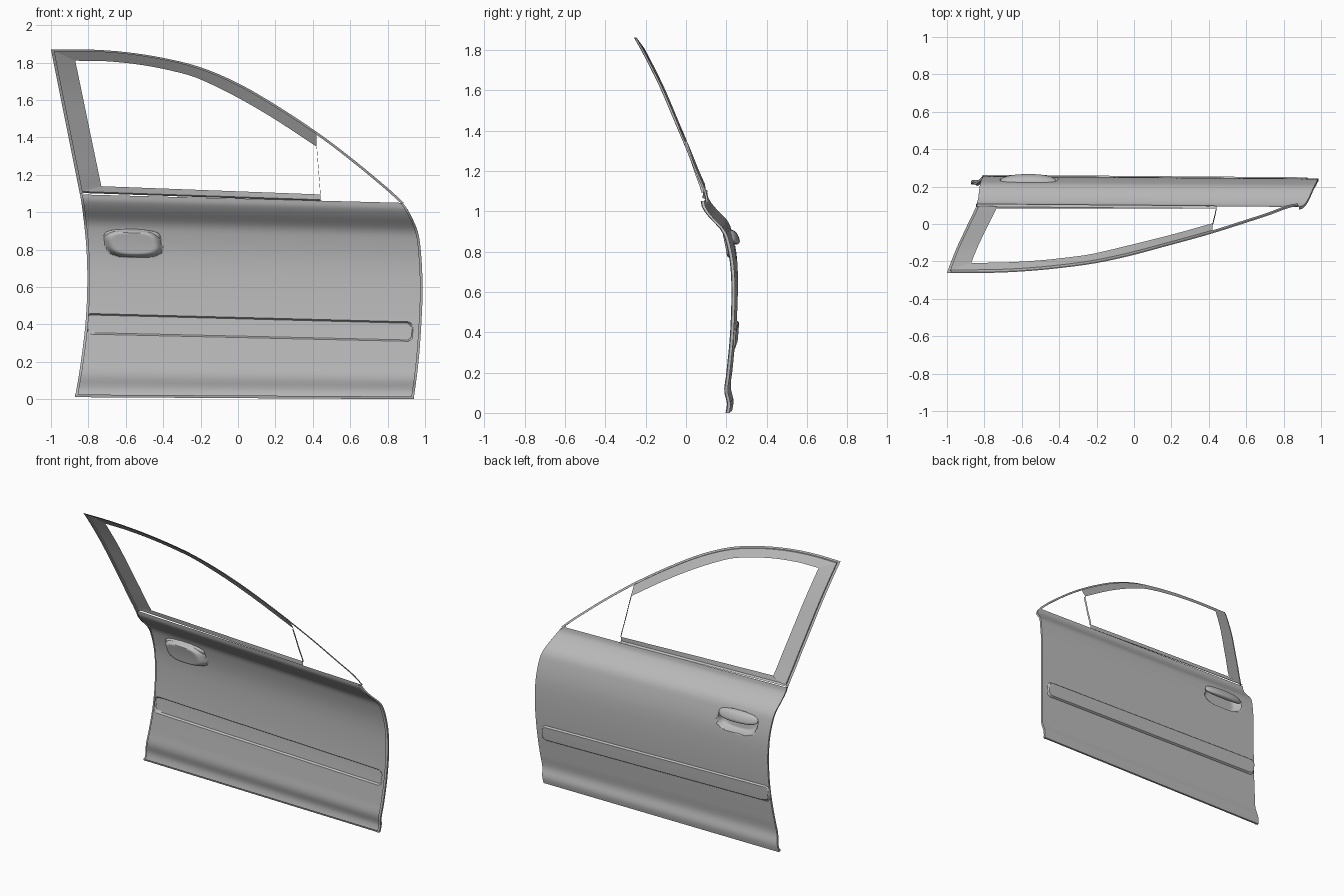
import bpy, bmesh, math
from mathutils import Vector

if "Cube" in bpy.data.objects:
    bpy.data.objects.remove(bpy.data.objects["Cube"], do_unlink=True)

grey = bpy.data.materials.new("primer_grey")
grey.use_nodes = True
grey.diffuse_color = (0.5, 0.5, 0.5, 1)
bsdf = next(n for n in grey.node_tree.nodes if n.type == 'BSDF_PRINCIPLED')
bsdf.inputs["Base Color"].default_value = (0.5, 0.5, 0.5, 1)


def clamp(t):
    return max(0.0, min(1.0, t))


def lerp(a, b, t):
    return a + (b - a) * t


def curve(points, t):
    """Smooth interpolation through (position, value) pairs."""
    t = max(points[0][0], min(points[-1][0], t))
    n = len(points)
    slope = []
    for i in range(n):
        a, b = points[max(i - 1, 0)], points[min(i + 1, n - 1)]
        slope.append((b[1] - a[1]) / (b[0] - a[0]))
    i = next(k for k in range(n - 1) if t <= points[k + 1][0])
    (x0, y0), (x1, y1) = points[i], points[i + 1]
    h = x1 - x0
    s = (t - x0) / h
    return (y0 * (1 + 2 * s) * (1 - s) ** 2 + y1 * s * s * (3 - 2 * s)
            + h * s * (1 - s) * (slope[i] * (1 - s) - slope[i + 1] * s))


def finish(obj, angle=30):
    obj.data.materials.append(grey)
    bpy.ops.object.select_all(action='DESELECT')
    obj.select_set(True)
    bpy.context.view_layer.objects.active = obj
    bpy.ops.object.shade_smooth_by_angle(angle=math.radians(angle))


def sheet(name, rows, angle=30):
    """Skin a grid of points, turned so that it faces outward (+y)."""
    bm = bmesh.new()
    grid = [[bm.verts.new(p) for p in row] for row in rows]
    for r0, r1 in zip(grid, grid[1:]):
        for i in range(len(r0) - 1):
            bm.faces.new((r0[i], r0[i + 1], r1[i + 1], r1[i]))
    bm.normal_update()
    if sum(f.normal.y * f.calc_area() for f in bm.faces) < 0:
        bmesh.ops.reverse_faces(bm, faces=bm.faces[:])
    mesh = bpy.data.meshes.new(name)
    bm.to_mesh(mesh)
    bm.free()
    obj = bpy.data.objects.new(name, mesh)
    bpy.context.collection.objects.link(obj)
    finish(obj, angle)
    return obj


# Door skin shape: vertical section, rear edge and front edge
SECTION = [(0, .222), (.05, .229), (.12, .215), (.2, .224), (.4, .243), (.6, .251),
           (.75, .246), (.87, .224), (.93, .2), (1, .135), (1.04, .106), (1.073, .098)]
REAR = [(0, -.872), (.2, -.84), (.4, -.816), (.6, -.806), (.8, -.81), (1, -.83), (1.1, -.845)]
FRONT = [(0, .94), (.2, .965), (.4, .98), (.6, .987), (.8, .977), (.9, .96), (1, .915), (1.05, .88)]
BELT = 1.073


def skin_point(u, v):
    tilt = .006 + .02 * clamp(v / .4)
    x = lerp(curve(REAR, v + tilt * .83), curve(FRONT, v - tilt * .95), u)
    z = v - tilt * x + .006 * (1 - clamp(v / .1))
    return Vector((x, curve(SECTION, v) - .008 * x, z))


def trim_height(x, v):
    """Raised side moulding with rounded corners."""
    r = .035
    dx, dv = abs(x - .06) - .875 + r, abs(v - .384) - .054 + r
    d = math.hypot(max(dx, 0), max(dv, 0)) + min(max(dx, dv), 0) - r
    return .012 * clamp(-d / .006)


def bowl_depth(x, z):
    """Finger recess behind the handle."""
    dz = (z - .833) / .074
    dx = (x + .56 + .25 * (z - .833)) / .15
    t = clamp((1 - abs(dx) ** 3 - abs(dz) ** 3) * 1.5)
    return .045 * t * (2 - t)


def steps(a, b, size):
    n = max(1, round((b - a) / size))
    return [lerp(a, b, i / n) for i in range(n)]


cols = (steps(0, .01, .0025) + steps(.01, .05, .02) + steps(.05, .26, .005)
        + steps(.26, .94, .04) + steps(.94, 1, .003) + [1])
levels = (steps(0, .322, .02) + steps(.322, .346, .004) + steps(.346, .422, .008)
          + steps(.422, .446, .004) + steps(.446, .73, .02) + steps(.73, .91, .005)
          + steps(.91, BELT, .01) + [BELT])
rows = []
for v in levels:
    row = []
    for u in cols:
        p = skin_point(u, v)
        p.y += trim_height(p.x, v) - bowl_depth(p.x, p.z)
        row.append(p)
    rows.append(row)
sheet("door_skin", rows)


# Folded hem around the sides and bottom of the skin
def hem(name, points, inward):
    sheet(name, [[p, p + Vector((0, -.014, 0)), p + Vector((0, -.018, 0)) + inward]
                 for p in points])


heights = [BELT * i / 40 for i in range(41)]
hem("rear_hem", [skin_point(0, v) for v in heights], Vector((.014, 0, 0)))
hem("front_hem", [skin_point(1, v) for v in heights], Vector((-.014, 0, 0)))
hem("bottom_hem", [skin_point(i / 12, 0) for i in range(13)], Vector((0, 0, .014)))

# Window frame: leaning surface, roof-line arch and its inner edge
LEAN = [(1.05, .096), (1.1, .088), (1.2, .045), (1.3, .005), (1.43, -.05), (1.6, -.122),
        (1.69, -.165), (1.8, -.222), (1.87, -.262)]
ARCH = [(-1, 1.87), (-.8, 1.87), (-.6, 1.856), (-.4, 1.825), (-.2, 1.775), (0, 1.69),
        (.2, 1.575), (.42, 1.43), (.6, 1.295), (.8, 1.13), (.885, 1.052)]
INNER = [(-.87, 1.81), (-.7, 1.807), (-.5, 1.785), (-.3, 1.743), (-.2, 1.71), (0, 1.612),
         (.2, 1.495), (.42, 1.35)]


def lean_point(x, z, out=0):
    return Vector((x, curve(LEAN, z) + out, z))


def frame_row(outer, inner, lip):
    """Outer lip, a small step, then the broad inner face."""
    a, b = lean_point(*outer), lean_point(*inner, .02)
    m = a.lerp(b, lip)
    return [a, m - Vector((0, .004, 0)), m + Vector((0, .008, 0)), b]


pillar = []
for i in range(17):
    t = i / 16
    pillar.append(frame_row((lerp(-.845, -1, t), lerp(1.095, 1.87, t)),
                            (lerp(-.73, -.87, t), lerp(1.135, 1.81, t)), .14))
sheet("rear_window_pillar", pillar)

arch = []
for i in range(33):
    xo, xi = lerp(-1, .42, i / 32), lerp(-.87, .42, i / 32)
    arch.append(frame_row((xo, curve(ARCH, xo)), (xi, curve(INNER, xi)), .17))
sheet("window_arch", arch)

strip = []
for i in range(17):
    x = lerp(.42, .885, i / 16)
    a = lean_point(x, curve(ARCH, x))
    strip.append([a, a + Vector((-.007, .004, -.011)), a + Vector((-.007, .014, -.011))])
sheet("front_corner_strip", strip)

# Sill bar under the window opening
sill = []
for i in range(9):
    t = i / 8
    x, top = lerp(-.84, .44, t), lerp(1.139, 1.095, t)
    xt = lerp(-.73, .44, t)
    sill.append([Vector((x, .101 - .008 * x, top - .036)),
                 Vector((x, .086 - .008 * x, top - .028)),
                 Vector((xt, .084, top))])
sheet("window_sill", sill)

# Slim divider across the front of the opening
divider = []
for i in range(9):
    t = i / 8
    p = lean_point(lerp(.42, .44, t), lerp(1.35, 1.095, t), .02 * (1 - t))
    divider.append([p, p + Vector((.002, -.012, -.004))])
sheet("window_divider", divider)

# Pull handle: a flattened, squared-off pebble
bpy.ops.mesh.primitive_uv_sphere_add(segments=40, ring_count=20, radius=1)
handle = bpy.context.object
handle.name = "pull_handle"
for vert in handle.data.vertices:
    x, y, z = vert.co
    x = math.copysign(abs(x) ** .75, x)
    z = math.copysign(abs(z) ** .75, z)
    zz = .872 + .036 * z - .025 * x * .15
    vert.co = (-.565 + .15 * x, .236 + .026 * y - .014 * z - .006 * x * x, zz)
finish(handle, 50)
